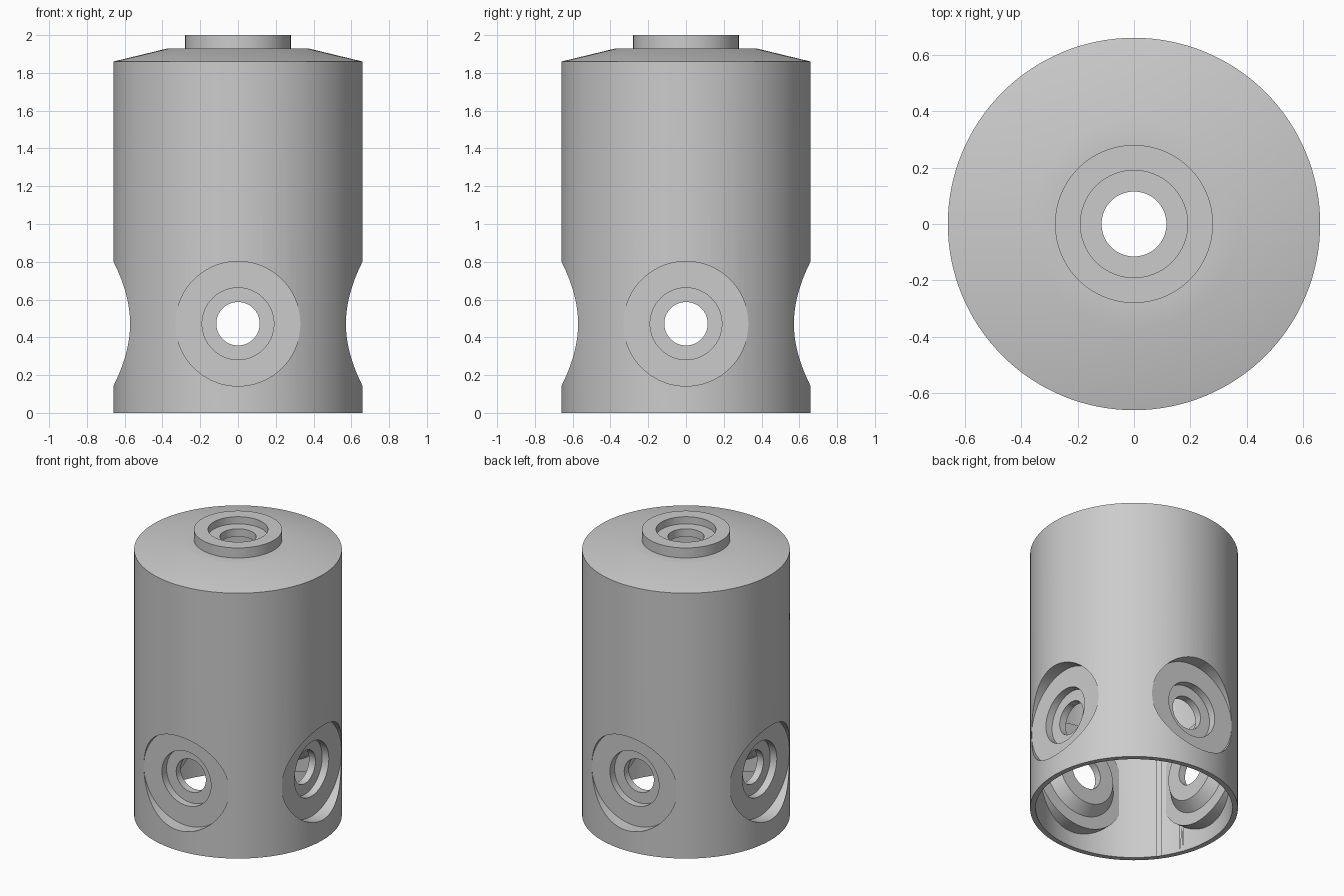
import bpy
import bmesh
from math import pi, radians
from mathutils import Matrix

if "Cube" in bpy.data.objects:
    bpy.data.objects.remove(bpy.data.objects["Cube"])

PORT_Z = 0.472

grey = bpy.data.materials.new("plain_grey")
grey.use_nodes = True
grey.diffuse_color = (0.6, 0.6, 0.6, 1)
grey.node_tree.nodes["Principled BSDF"].inputs["Base Color"].default_value = (0.6, 0.6, 0.6, 1)


def lathe(name, profile, steps=96):
    """Closed solid spun round z from (radius, height) points that start and end on the axis."""
    bm = bmesh.new()
    verts = [bm.verts.new((r, 0, z)) for r, z in profile]
    edges = [bm.edges.new(pair) for pair in zip(verts, verts[1:])]
    bmesh.ops.spin(bm, geom=verts + edges, cent=(0, 0, 0), axis=(0, 0, 1),
                   angle=2 * pi, steps=steps, use_duplicate=False)
    bmesh.ops.remove_doubles(bm, verts=bm.verts, dist=1e-5)
    bmesh.ops.recalc_face_normals(bm, faces=bm.faces)
    mesh = bpy.data.meshes.new(name)
    bm.to_mesh(mesh)
    bm.free()
    obj = bpy.data.objects.new(name, mesh)
    bpy.context.collection.objects.link(obj)
    return obj


def cut(target, tool):
    """Subtract the tool from the target, then discard the tool."""
    bpy.context.view_layer.objects.active = target
    mod = target.modifiers.new("cut", 'BOOLEAN')
    mod.operation = 'DIFFERENCE'
    mod.solver = 'EXACT'
    mod.object = tool
    bpy.ops.object.modifier_apply(modifier=mod.name)
    bpy.data.objects.remove(tool)


def cut_four_ports(target, name, profile):
    """Cut the same radial profile on all four sides."""
    for k in range(4):
        tool = lathe(name, profile)
        turn = Matrix.Rotation(k * pi / 2, 4, 'Z') @ Matrix.Rotation(pi / 2, 4, 'Y')
        tool.data.transform(Matrix.Translation((0, 0, PORT_Z)) @ turn)
        cut(target, tool)


# Outer shell with sloped shoulder and neck
housing = lathe("housing", [(0, 0), (0.66, 0), (0.66, 1.86), (0.37, 1.93),
                            (0.28, 1.93), (0.28, 2), (0, 2)], 128)

# Hollow inside, leaving material for the port pockets and their bosses
cavity = lathe("cavity", [(0, -0.1), (0.625, -0.1), (0.625, 1.83),
                          (0.37, 1.895), (0, 1.895)], 128)
cut_four_ports(cavity, "port_boss", [(0, 0.47), (0.22, 0.47), (0.28, 0.535),
                                     (0.365, 0.535), (0.365, 0.8), (0, 0.8)])
cut(housing, cavity)

# Recessed side ports: spot face, counterbore and through hole
cut_four_ports(housing, "port_cutter", [(0, 0.35), (0.115, 0.35), (0.115, 0.52), (0.19, 0.52),
                                        (0.19, 0.571), (0.33, 0.571), (0.33, 0.8), (0, 0.8)])

# Neck counterbore and hole
cut(housing, lathe("neck_cutter", [(0, 1.7), (0.115, 1.7), (0.115, 1.95), (0.19, 1.95),
                                   (0.19, 2.1), (0, 2.1)]))

# Finish
housing.data.materials.clear()
housing.data.materials.append(grey)
bpy.ops.object.select_all(action='DESELECT')
housing.select_set(True)
bpy.context.view_layer.objects.active = housing
bpy.ops.object.shade_smooth_by_angle(angle=radians(30))
